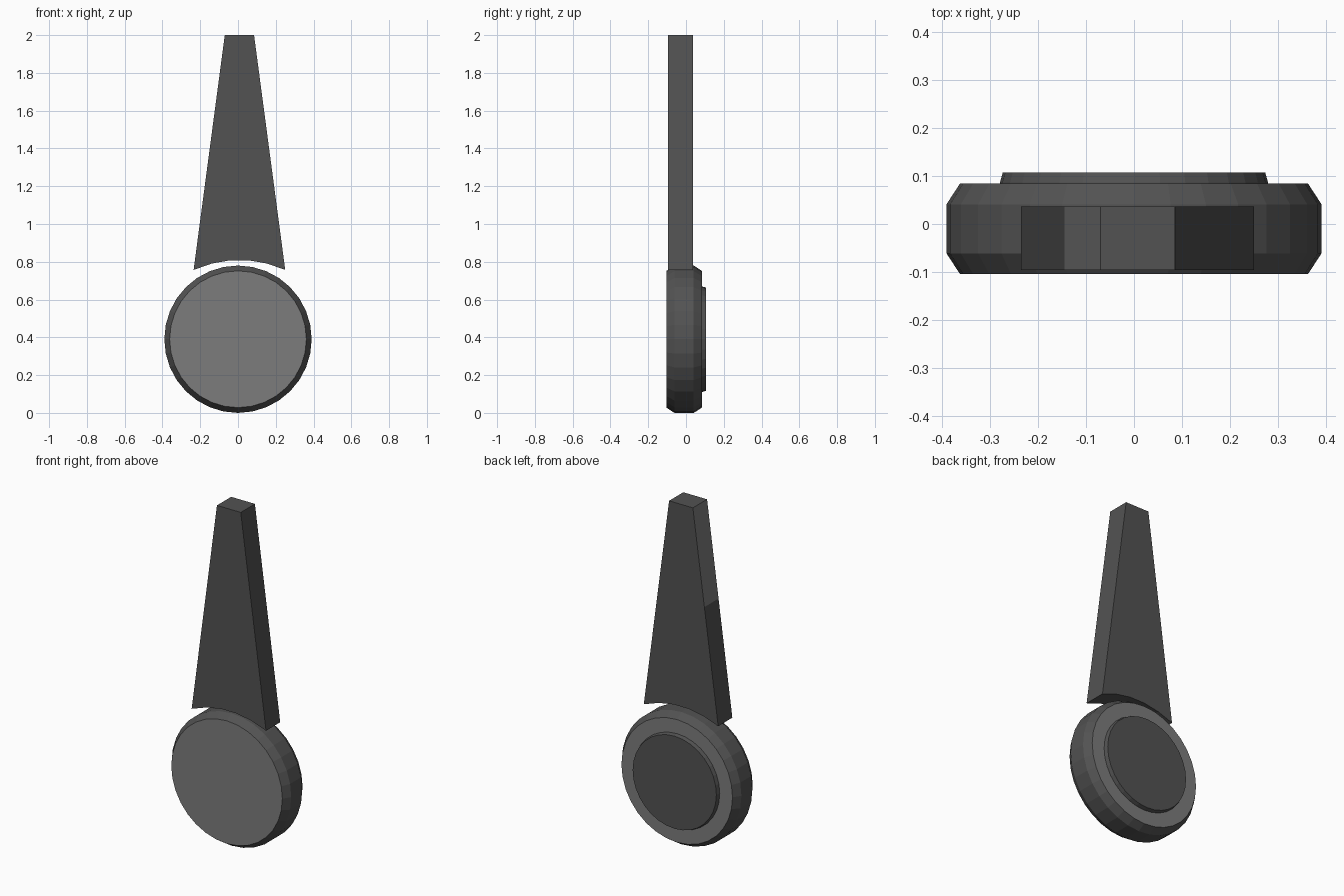
import bpy, bmesh, math

if "Cube" in bpy.data.objects:
    bpy.data.objects.remove(bpy.data.objects["Cube"])


def material(name, v):
    m = bpy.data.materials.new(name)
    m.diffuse_color = (v, v, v, 1)
    m.use_nodes = True
    m.node_tree.nodes["Principled BSDF"].inputs["Base Color"].default_value = m.diffuse_color
    return m


DARK = material("dark grey", 0.085)
LIGHT = material("light grey", 0.20)


def finish(name, bm):
    bmesh.ops.recalc_face_normals(bm, faces=bm.faces)
    me = bpy.data.meshes.new(name)
    bm.to_mesh(me)
    bm.free()
    me.materials.append(DARK)
    me.materials.append(LIGHT)
    ob = bpy.data.objects.new(name, me)
    bpy.context.collection.objects.link(ob)
    return ob


def lathe(name, profile, cz, n=32):
    """Capped solid turned about the y axis; profile holds (radius, y)."""
    bm = bmesh.new()
    rings = []
    for r, y in profile:
        rings.append([bm.verts.new((r * math.cos(2 * math.pi * i / n), y,
                                    cz + r * math.sin(2 * math.pi * i / n)))
                      for i in range(n)])
    for a, b in zip(rings, rings[1:]):
        for i in range(n):
            j = (i + 1) % n
            bm.faces.new((a[i], a[j], b[j], b[i]))
    bm.faces.new(rings[0])
    bm.faces.new(rings[-1])
    return finish(name, bm)


# Round body: dark bevelled rim, light flat front and back
body = lathe("round_body", [(0.362, -0.104), (0.39, -0.061), (0.39, 0.041),
                            (0.362, 0.084)], 0.39)
for p in body.data.polygons:
    p.material_index = 1 if abs(p.normal.y) > 0.95 else 0

# Raised dark plate on the back
lathe("back_plate", [(0.279, 0.08), (0.279, 0.086), (0.273, 0.107)], 0.39)

# Tapered blade with an arched lower edge
x0, x1, z0, rise = -0.235, 0.25, 0.757, 0.053
mid, half = (x0 + x1) / 2, (x1 - x0) / 2
steps = 5
outline = []
for i in range(steps + 1):
    t = -1 + 2 * i / steps
    outline.append((mid + half * t, z0 + rise * (1 - t * t)))
outline += [(0.085, 2.0), (-0.07, 2.0), (-0.145, 1.435)]

bm = bmesh.new()
front = [bm.verts.new((x, -0.096, z)) for x, z in outline]
back = [bm.verts.new((x, 0.036, z)) for x, z in outline]
bm.faces.new(front)
bm.faces.new(back[::-1])
for i in range(len(front)):
    j = (i + 1) % len(front)
    bm.faces.new((front[i], front[j], back[j], back[i]))
blade = finish("blade", bm)

# Upper part of the blade's left edge is lighter
for p in blade.data.polygons:
    p.material_index = 1 if p.normal.x < -0.9 and p.center.z > 1.5 else 0
